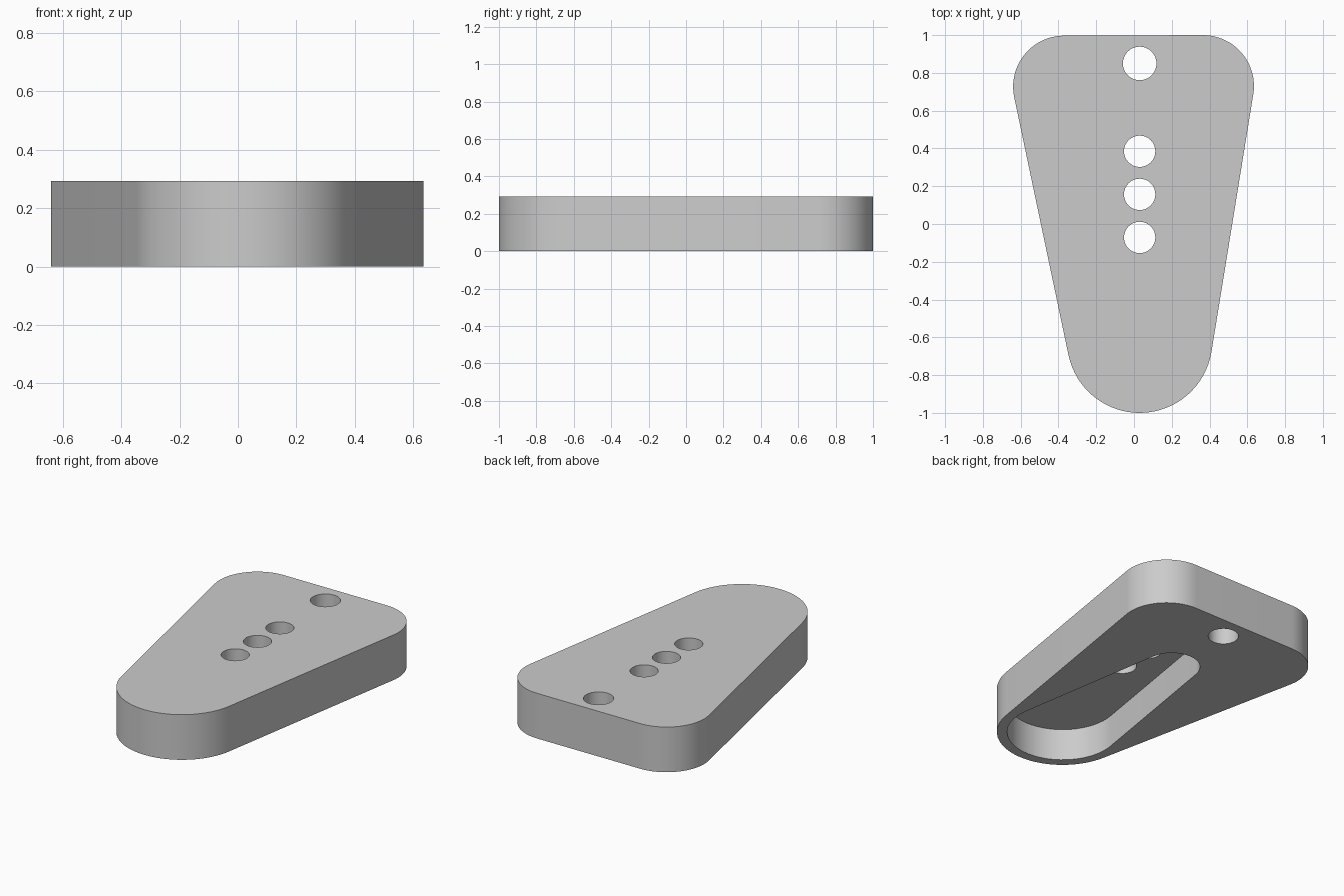
import bpy
import bmesh
from math import atan2, acos, hypot, pi, sin, cos, radians

cube = bpy.data.objects.get("Cube")
if cube:
    bpy.data.objects.remove(cube, do_unlink=True)

grey = bpy.data.materials.new("plain grey")
grey.use_nodes = True
colour = (0.6, 0.6, 0.6, 1)
grey.diffuse_color = colour
grey.node_tree.nodes["Principled BSDF"].inputs["Base Color"].default_value = colour


def tangent_angle(a, b):
    """Angle of the outward normal of the outer tangent from circle a to b."""
    dx, dy = b[0] - a[0], b[1] - a[1]
    return atan2(dy, dx) - acos((a[2] - b[2]) / hypot(dx, dy))


def outline(circles, steps=32):
    """Belt-shaped outline around circles (x, y, radius), counter-clockwise."""
    points = []
    count = len(circles)
    for i, c in enumerate(circles):
        if count == 1:
            start, sweep, ends = 0, 2 * pi, 0
        else:
            start = tangent_angle(circles[i - 1], c)
            sweep = (tangent_angle(c, circles[(i + 1) % count]) - start) % (2 * pi)
            ends = 1
        for k in range(steps + ends):
            a = start + sweep * k / steps
            points.append((c[0] + c[2] * cos(a), c[1] + c[2] * sin(a)))
    return points


def slab(name, circles, bottom, top):
    """Extrude the outline of the circles between two heights."""
    bm = bmesh.new()
    face = bm.faces.new([bm.verts.new((x, y, bottom)) for x, y in outline(circles)])
    up = bmesh.ops.extrude_face_region(bm, geom=[face])["geom"]
    bmesh.ops.translate(bm, vec=(0, 0, top - bottom),
                        verts=[v for v in up if isinstance(v, bmesh.types.BMVert)])
    bmesh.ops.recalc_face_normals(bm, faces=bm.faces[:])
    mesh = bpy.data.meshes.new(name)
    bm.to_mesh(mesh)
    bm.free()
    mesh.materials.append(grey)
    obj = bpy.data.objects.new(name, mesh)
    bpy.context.collection.objects.link(obj)
    return obj


def cut(body, cutter):
    """Subtract the cutter from the body and discard it."""
    cutter.hide_render = True
    bpy.context.view_layer.objects.active = body
    mod = body.modifiers.new("cut", "BOOLEAN")
    mod.operation = "DIFFERENCE"
    mod.solver = "EXACT"
    mod.object = cutter
    bpy.ops.object.modifier_apply(modifier=mod.name)
    bpy.data.objects.remove(cutter, do_unlink=True)


MID = 0.03
HEIGHT = 0.292

# Tapered plate with one round end and two rounded corners
plate = slab("tapered_plate",
             [(MID, -0.615, 0.385), (0.365, 0.73, 0.27), (-0.37, 0.727, 0.27)],
             0, HEIGHT)

# Tapered pocket in the underside
cut(plate, slab("pocket_cutter", [(MID, -0.615, 0.325), (MID, 0.38, 0.165)], -0.1, 0.204))

# Mounting hole at the back and a row of three holes above the pocket
for y, radius in ((0.85, 0.089), (0.385, 0.083), (0.157, 0.083), (-0.071, 0.083)):
    cut(plate, slab("hole_cutter", [(MID, y, radius)], -0.1, HEIGHT + 0.1))

# Smooth curved walls, sharp rims
bpy.ops.object.select_all(action="DESELECT")
plate.select_set(True)
bpy.context.view_layer.objects.active = plate
bpy.ops.object.shade_smooth_by_angle(angle=radians(30))
